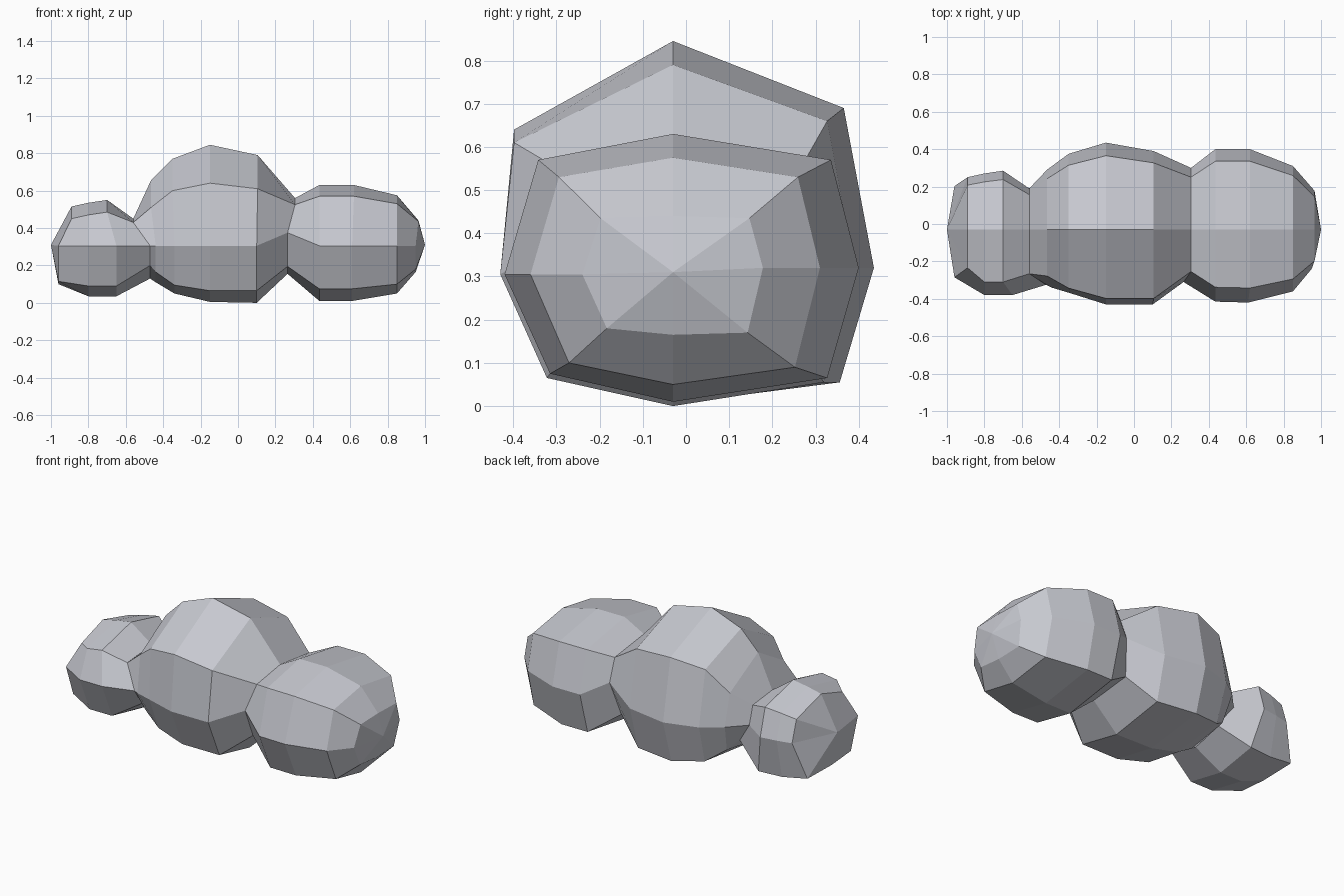
import bpy
import bmesh

Y0 = -0.03  # ridge line

# Cross-sections, left to right:
# x upper, x lower, z top, z shoulder, z middle, z lower edge, z bottom, y front, y back
RINGS = [
    # left lobe
    (-0.89, -0.96, 0.515, 0.45, 0.305, 0.115, 0.10, -0.285, 0.25),
    (-0.80, -0.80, 0.535, 0.47, 0.305, 0.09, 0.035, -0.38, 0.27),
    (-0.70, -0.65, 0.55, 0.485, 0.305, 0.09, 0.035, -0.38, 0.285),
    # left crease
    (-0.56, -0.47, 0.45, 0.43, 0.305, 0.20, 0.13, -0.325, 0.19),
    # middle lobe
    (-0.465, -0.44, 0.655, 0.51, 0.305, 0.165, 0.11, -0.34, 0.29),
    (-0.35, -0.34, 0.77, 0.60, 0.305, 0.095, 0.05, -0.37, 0.375),
    (-0.15, -0.15, 0.845, 0.64, 0.305, 0.065, 0.005, -0.43, 0.435),
    (0.105, 0.10, 0.79, 0.61, 0.305, 0.065, 0.0, -0.43, 0.39),
    # right crease
    (0.305, 0.265, 0.56, 0.525, 0.375, 0.195, 0.155, -0.31, 0.30),
    # right lobe
    (0.435, 0.435, 0.63, 0.57, 0.305, 0.075, 0.01, -0.415, 0.40),
    (0.62, 0.61, 0.63, 0.57, 0.305, 0.075, 0.01, -0.42, 0.40),
    (0.85, 0.85, 0.575, 0.53, 0.305, 0.10, 0.05, -0.36, 0.31),
    (0.965, 0.95, 0.44, 0.435, 0.305, 0.18, 0.165, -0.24, 0.178),
]


def section(r):
    """Eight points round the body, from the top over the front."""
    xu, xl, zt, zs, zm, zl, zb, yf, yb = r
    f, b = yf - Y0, yb - Y0
    centre = -0.4 < xu < 0.2
    shoulder, lift = (0.92, 0.05) if centre else (0.80, 0.0)
    return [
        (xu, Y0, zt),
        (xu, Y0 + shoulder * f, zs),
        (xl, yf, zm),
        (xl, Y0 + 0.73 * f, zl),
        (xl, Y0, zb),
        (xl, Y0 + 0.83 * b, max(zl - 0.01, 0.045)),
        (xu, yb, zm + 0.015),
        (xu, Y0 + 0.85 * b, zs + lift),
    ]


# Cloud body: lofted sections closed with a pointed fan at each end
bm = bmesh.new()
rows = [[bm.verts.new(p) for p in section(r)] for r in RINGS]
for a, b in zip(rows, rows[1:]):
    for i in range(8):
        j = (i + 1) % 8
        bm.faces.new((a[i], a[j], b[j], b[i]))
for row, x in ((rows[0], -1.0), (rows[-1], 1.0)):
    tip = bm.verts.new((x, Y0, 0.31))
    for i in range(8):
        bm.faces.new((row[i], row[(i + 1) % 8], tip))
bmesh.ops.recalc_face_normals(bm, faces=bm.faces[:])

mesh = bpy.data.meshes.new("cloud_body")
bm.to_mesh(mesh)
bm.free()
cloud = bpy.data.objects.new("cloud_body", mesh)
bpy.context.collection.objects.link(cloud)

mat = bpy.data.materials.new("pale_grey")
mat.diffuse_color = (0.58, 0.59, 0.64, 1.0)
mesh.materials.append(mat)
